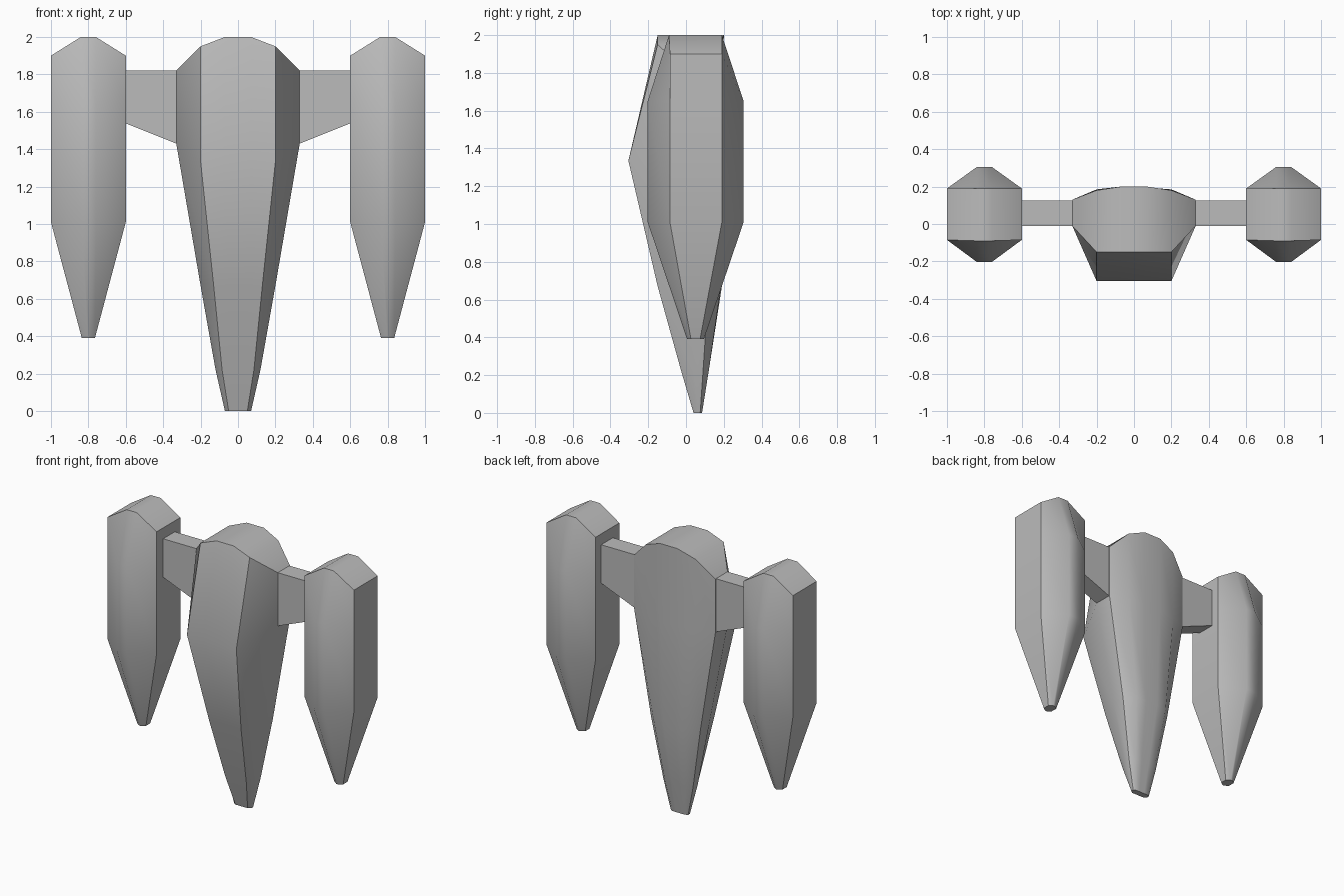
import bpy
import bmesh
import math

cube = bpy.data.objects.get("Cube")
if cube:
    bpy.data.objects.remove(cube, do_unlink=True)

grey = bpy.data.materials.new("hull grey")
grey.use_nodes = True
grey.diffuse_color = (0.5, 0.5, 0.5, 1)
grey.node_tree.nodes["Principled BSDF"].inputs["Base Color"].default_value = (0.5, 0.5, 0.5, 1)


def loft(name, levels, centre_x=0.0, angle=30):
    """Skin mirrored half sections (front to back), listed top to bottom."""
    bm = bmesh.new()
    rings = []
    for half in levels:
        right = [bm.verts.new((centre_x + x, y, z)) for x, y, z in half]
        left = [bm.verts.new((centre_x - x, y, z)) for x, y, z in half]
        rings.append((right, left))
    n = len(levels[0])
    for (r0, l0), (r1, l1) in zip(rings, rings[1:]):
        a, b = r0 + l0[::-1], r1 + l1[::-1]
        for i in range(2 * n):
            j = (i + 1) % (2 * n)
            bm.faces.new((a[i], a[j], b[j], b[i]))
    # caps are strips running front to back, so the roof can step down sideways
    for r, l in (rings[0], rings[-1]):
        for i in range(n // 2):
            k = n - 1 - i
            if i == 0:
                bm.faces.new((r[0], r[k], l[k], l[0]))
            else:
                for s in (r, l):
                    bm.faces.new((s[i - 1], s[i], s[k], s[k + 1]))
    bmesh.ops.recalc_face_normals(bm, faces=bm.faces)
    mesh = bpy.data.meshes.new(name)
    bm.to_mesh(mesh)
    bm.free()
    mesh.materials.append(grey)
    obj = bpy.data.objects.new(name, mesh)
    bpy.context.collection.objects.link(obj)
    bpy.ops.object.select_all(action='DESELECT')
    obj.select_set(True)
    bpy.context.view_layer.objects.active = obj
    bpy.ops.object.shade_smooth_by_angle(angle=math.radians(angle))
    return obj


def flat(z, *points):
    return [(x, y, z) for x, y in points]


# Central hull: rounded roof, bulging front ridge, long taper to the foot
loft("hull", [
    [(.07, -.15, 2), (.2, -.15, 1.95), (.33, -.01, 1.82),
     (.33, .13, 1.82), (.2, .18, 1.95), (.07, .2, 2)],
    [(.07, -.305, 1.335), (.2, -.305, 1.335), (.33, -.01, 1.43),
     (.33, .13, 1.43), (.2, .185, 1.43), (.07, .195, 1.43)],
    flat(.67, (.05, -.15), (.13, -.15), (.2, .02), (.2, .12), (.13, .185), (.05, .19)),
    flat(.22, (.03, -.025), (.085, -.025), (.12, .035), (.12, .09), (.085, .12), (.03, .12)),
    flat(0, (.02, .04), (.05, .04), (.07, .055), (.07, .075), (.05, .085), (.02, .085)),
], angle=38)

# Octagonal side pods with a chamfered roof and tapered lower end
section = [(.04, -.203), (.2, -.085), (.2, .19), (.04, .305)]
tip = [(x * .175, .05 + (y - .05) * .175) for x, y in section]
for side, sign in (("left", 1), ("right", -1)):
    loft(side + "_pod", [
        [(.04, -.09, 2), (.2, -.085, 1.9), (.2, .19, 1.9), (.04, .19, 2)],
        flat(1.65, *section),
        flat(1.01, *section),
        flat(.39, *tip),
    ], centre_x=sign * .8, angle=40)

    # Strut joining the pod to the hull, deeper at the hull
    bm = bmesh.new()
    outline = [(.3, 1.82), (.605, 1.82), (.605, 1.54), (.33, 1.43), (.3, 1.43)]
    face = bm.faces.new([bm.verts.new((sign * x, -.01, z)) for x, z in outline])
    made = bmesh.ops.extrude_face_region(bm, geom=[face])["geom"]
    for v in made:
        if isinstance(v, bmesh.types.BMVert):
            v.co.y = .125
    bmesh.ops.recalc_face_normals(bm, faces=bm.faces)
    mesh = bpy.data.meshes.new(side + "_strut")
    bm.to_mesh(mesh)
    bm.free()
    mesh.materials.append(grey)
    bpy.context.collection.objects.link(bpy.data.objects.new(side + "_strut", mesh))
